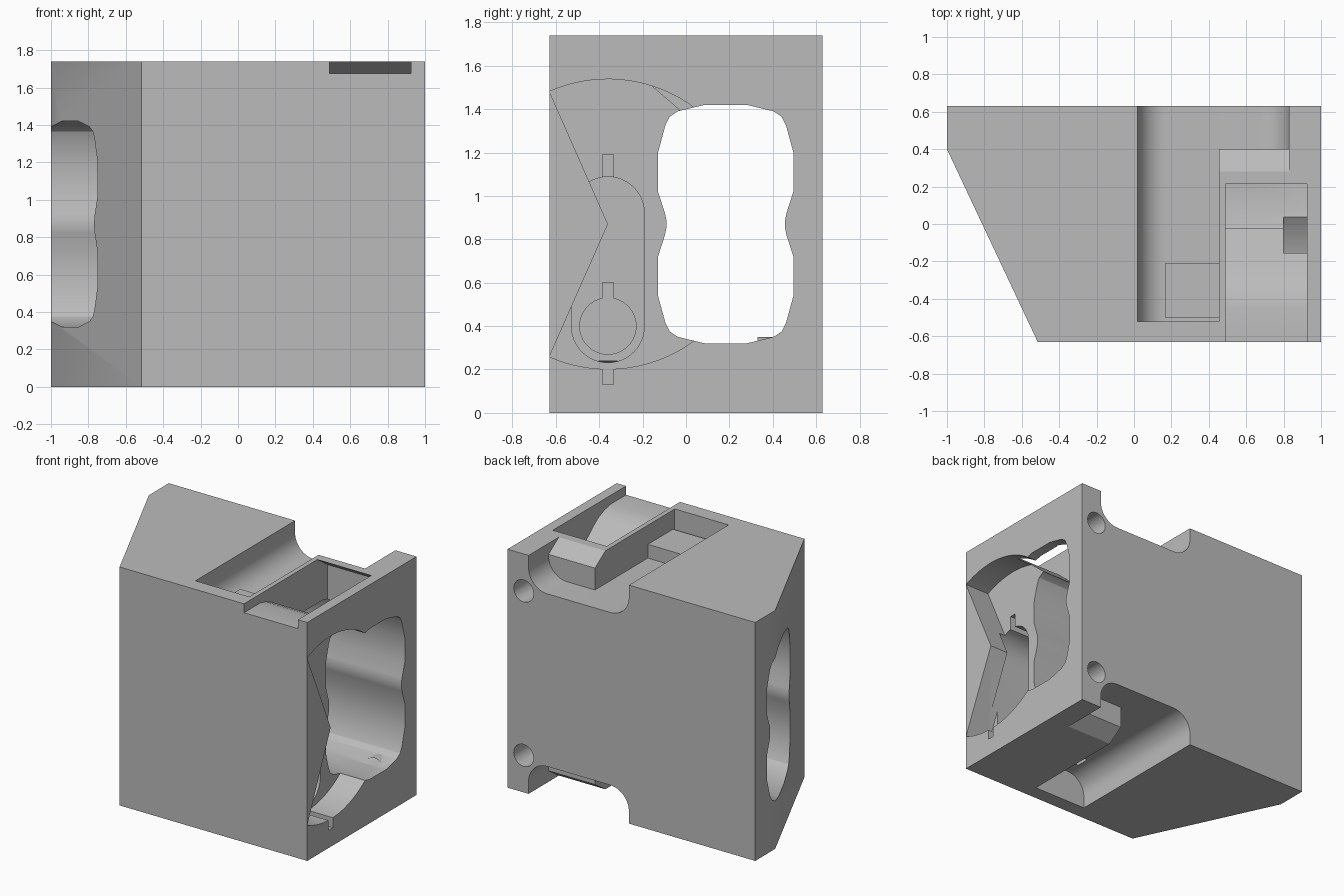
import bpy, bmesh, math
from mathutils import Vector

if "Cube" in bpy.data.objects:
    bpy.data.objects.remove(bpy.data.objects["Cube"])

H = 1.74          # overall height
MID = H / 2       # the block is symmetric about mid height
PIN_Y = -0.36     # axis of the round side pocket

grey = bpy.data.materials.new("plain_grey")
grey.use_nodes = True
tone = (0.5, 0.5, 0.5, 1)
grey.diffuse_color = tone
grey.node_tree.nodes["Principled BSDF"].inputs["Base Color"].default_value = tone


def prism(name, pts, axis, a, b, flip=False):
    """Extrude a 2D profile along an axis; flip mirrors it about mid height."""
    place = {"x": lambda u, v, w: (w, u, v),
             "y": lambda u, v, w: (u, w, v),
             "z": lambda u, v, w: (u, v, w)}[axis]
    bm = bmesh.new()
    base = bm.faces.new([bm.verts.new(place(u, v, a)) for u, v in pts])
    top = bmesh.ops.extrude_face_region(bm, geom=[base])["geom"]
    move = Vector(place(0, 0, b - a))
    for v in [g for g in top if isinstance(g, bmesh.types.BMVert)]:
        v.co += move
    if flip:
        for v in bm.verts:
            v.co.z = H - v.co.z
    bmesh.ops.recalc_face_normals(bm, faces=bm.faces)
    mesh = bpy.data.meshes.new(name)
    bm.to_mesh(mesh)
    bm.free()
    mesh.materials.append(grey)
    ob = bpy.data.objects.new(name, mesh)
    bpy.context.collection.objects.link(ob)
    return ob


def rect(u0, u1, v0, v1):
    return [(u0, v0), (u1, v0), (u1, v1), (u0, v1)]


def arc(cu, cv, r, start, end, n):
    angles = [math.radians(start + (end - start) * i / n) for i in range(n + 1)]
    return [(cu + r * math.cos(t), cv + r * math.sin(t)) for t in angles]


def combine(target, tool, operation="DIFFERENCE"):
    mod = target.modifiers.new("join", "BOOLEAN")
    mod.object, mod.operation, mod.solver = tool, operation, "EXACT"
    bpy.context.view_layer.objects.active = target
    bpy.ops.object.modifier_apply(modifier=mod.name)
    bpy.data.objects.remove(tool)


# Main block with one slanted corner
block = prism("block", [(-0.515, -0.63), (1, -0.63), (1, 0.63), (-1, 0.63), (-1, 0.4)],
              "z", 0, H)

# Top and bottom: rounded channel, raised frame, slot and screw hole
floor, r = 1.5, 0.15
channel = ([(0.02, H + 0.1)] + arc(0.02 + r, floor + r, r, 180, 270, 12)
           + arc(0.83 - r, floor + r, r, 270, 360, 12) + [(0.83, H + 0.1)])
frame = [(-0.56, 1.45), (0.4, 1.45), (0.4, 1.66), (0.28, H), (-0.56, H)]
slot = [(-0.7, H + 0.1), (-0.7, 1.675), (-0.45, 1.675), (-0.38, 1.66), (-0.31, 1.63),
        (-0.24, 1.58), (-0.16, 1.51), (-0.015, 1.385), (0.05, 1.3), (0.33, 1.3),
        (0.33, 1.66), (0.215, H), (0.215, H + 0.1)]
for flip in (False, True):
    combine(block, prism("channel_cut", channel, "y", -0.52, 0.8, flip))
    combine(block, prism("frame", frame, "x", 0.455, 0.9, flip), "UNION")
    combine(block, prism("slot_cut", slot, "x", 0.49, 0.925, flip))
    combine(block, prism("screw_cut", arc(0.87, 1.47, 0.08, 0, 350, 35), "y", 0.27, 0.8, flip))

# Wavy tunnel running side to side
quarter = [(0.095, 0.55), (0.22, 0.52), (0.258, 0.495), (0.278, 0.455),
           (0.312, 0.33), (0.312, 0.15), (0.28, 0.05), (0.274, 0.02)]
half = quarter + [(u, -v) for u, v in reversed(quarter)]
tunnel = half + [(-u, v) for u, v in reversed(half)]
combine(block, prism("tunnel_cut", [(0.183 + u, MID + v) for u, v in tunnel], "x", -1.2, 1.2))

# Round side pocket, open as a wide sector
sector = [(PIN_Y, MID)] + arc(PIN_Y, MID, 0.668, -113.8, 113.8, 64)
combine(block, prism("pocket_cut", sector, "x", 0.8, 1.2))

# Long rounded recess, its shaft up to the channel, and the bore behind it
recess = arc(PIN_Y, 0.92, 0.168, 0, 180, 24) + arc(PIN_Y, 0.4, 0.168, 180, 360, 24)
combine(block, prism("recess_cut", recess, "x", 0.165, 0.85))
combine(block, prism("shaft_cut", rect(-0.5, -0.21, 0.95, 1.6), "x", 0.165, 0.455))
combine(block, prism("bore_cut", arc(PIN_Y, 0.4, 0.13, 0, 350, 35), "x", -0.1, 0.2))

# Narrow key slots
for z0, z1, x0, x1 in ((1.0, 1.19, 0.455, 0.85), (0.45, 0.6, -0.1, 0.2), (0.13, 0.3, 0.8, 1.2)):
    combine(block, prism("key_cut", rect(PIN_Y - 0.025, PIN_Y + 0.025, z0, z1), "x", x0, x1))

# Smooth the curved walls, keep the edges crisp
bpy.ops.object.select_all(action="DESELECT")
block.select_set(True)
bpy.context.view_layer.objects.active = block
bpy.ops.object.shade_smooth_by_angle(angle=math.radians(30))
